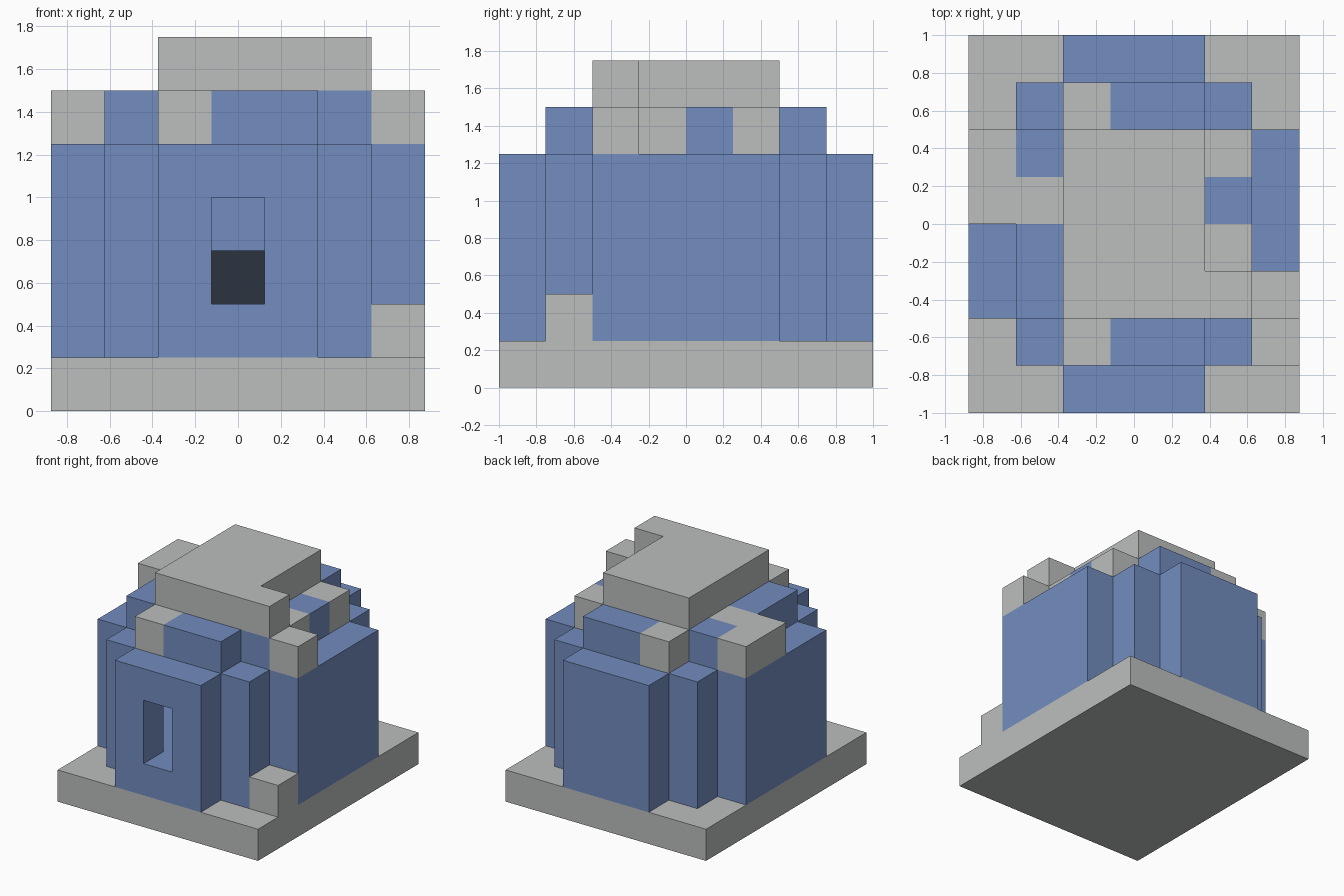
import bpy, bmesh
from mathutils import Vector

cube = bpy.data.objects.get("Cube")
if cube:
    bpy.data.objects.remove(cube, do_unlink=True)

U = 0.25                              # block size
ORIGIN = Vector((-0.875, -1.0, 0.0))  # corner of the block grid


def material(name, rgb):
    m = bpy.data.materials.new(name)
    m.use_nodes = True
    m.diffuse_color = (*rgb, 1)
    bsdf = next(n for n in m.node_tree.nodes if n.type == 'BSDF_PRINCIPLED')
    bsdf.inputs["Base Color"].default_value = (*rgb, 1)
    return m


PALETTE = [material("stone_grey", (0.50, 0.52, 0.515)),
           material("wall_blue", (0.168, 0.266, 0.521)),
           material("dark_slate", (0.025, 0.034, 0.051))]
GREY, BLUE, DARK = range(3)

blocks = {}  # grid cell -> (part, colour)


def cells(xs, ys, zs):
    """All cells in inclusive index ranges."""
    return [(x, y, z) for x in range(xs[0], xs[1] + 1)
            for y in range(ys[0], ys[1] + 1)
            for z in range(zs[0], zs[1] + 1)]


def fill(part, colour, *box):
    for c in cells(*box):
        blocks[c] = (part, colour)


def carve(*box):
    for c in cells(*box):
        blocks.pop(c, None)


# Foundation slab and the loose block on its corner
fill("foundation", GREY, (0, 6), (0, 7), (0, 0))
fill("corner_block", GREY, (6, 6), (1, 1), (1, 1))

# Stepped walls, widest in the middle
fill("walls", BLUE, (2, 4), (0, 7), (1, 4))
fill("walls", BLUE, (1, 5), (1, 6), (1, 4))
fill("walls", BLUE, (0, 6), (2, 5), (1, 4))

# Narrower upper ring
fill("upper_ring", BLUE, (2, 4), (1, 6), (5, 5))
fill("upper_ring", BLUE, (1, 5), (2, 5), (5, 5))

# Grey patches in the upper ring
for x, y in ((2, 1), (2, 6), (0, 4), (0, 5), (1, 4), (5, 3), (5, 5), (6, 2)):
    fill("upper_ring", GREY, (x, x), (y, y), (5, 5))

# Hollow room and front window
carve((2, 4), (1, 6), (2, 4))
carve((1, 5), (2, 5), (2, 4))
carve((2, 4), (2, 5), (5, 5))
carve((3, 3), (0, 0), (2, 3))

# Dark block against the back of the room
fill("dark_block", DARK, (3, 3), (6, 6), (2, 2))

# Flat roof with one block jutting out
fill("roof", GREY, (2, 4), (2, 5), (6, 6))
fill("roof", GREY, (5, 5), (2, 2), (6, 6))


def build(part):
    """Make the exposed skin of one part's blocks."""
    bm = bmesh.new()
    for cell, (owner, colour) in blocks.items():
        if owner != part:
            continue
        centre = Vector(cell) + Vector((0.5, 0.5, 0.5))
        for axis in range(3):
            for sign in (-1, 1):
                n = Vector((0, 0, 0))
                n[axis] = sign
                if tuple(int(a + b) for a, b in zip(cell, n)) in blocks:
                    continue
                u = Vector((0, 0, 0))
                u[(axis + 1) % 3] = 0.5
                v = n.cross(u)
                mid = centre + n / 2
                ring = (mid - u - v, mid + u - v, mid + u + v, mid - u + v)
                face = bm.faces.new([bm.verts.new(ORIGIN + p * U) for p in ring])
                face.material_index = colour
    bmesh.ops.remove_doubles(bm, verts=bm.verts, dist=0.001)
    bmesh.ops.dissolve_limit(bm, angle_limit=0.01, verts=bm.verts,
                             edges=bm.edges, delimit={'MATERIAL'})
    mesh = bpy.data.meshes.new(part)
    bm.to_mesh(mesh)
    bm.free()
    for m in PALETTE:
        mesh.materials.append(m)
    bpy.context.collection.objects.link(bpy.data.objects.new(part, mesh))


for part in sorted({owner for owner, _ in blocks.values()}):
    build(part)
